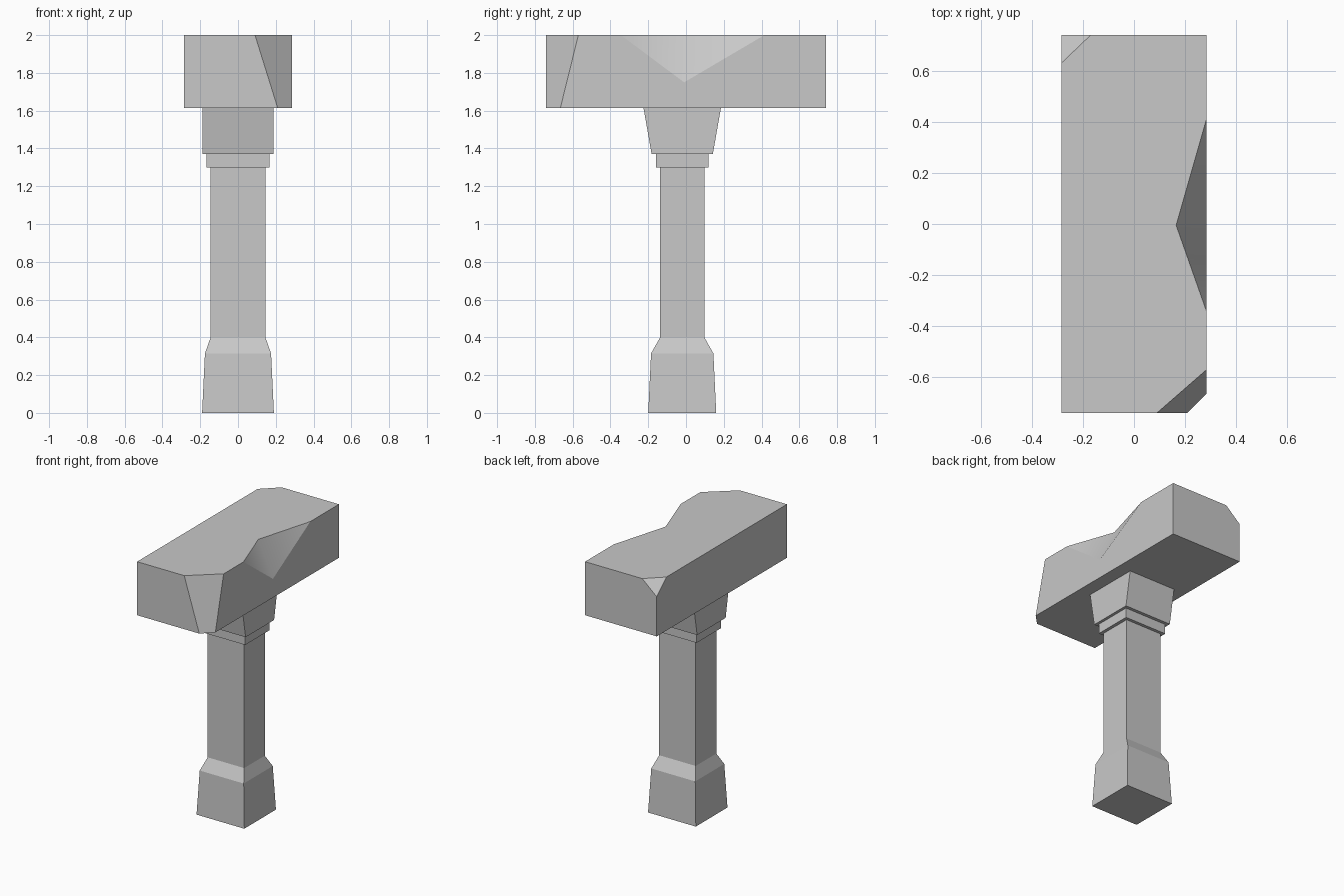
import bpy
import bmesh

cube = bpy.data.objects.get("Cube")
if cube:
    bpy.data.objects.remove(cube, do_unlink=True)

stone = bpy.data.materials.new("stone_grey")
stone.use_nodes = True
grey = (0.58, 0.58, 0.58, 1.0)
stone.diffuse_color = grey
stone.node_tree.nodes["Principled BSDF"].inputs["Base Color"].default_value = grey


def finish(name, bm):
    mesh = bpy.data.meshes.new(name)
    bm.to_mesh(mesh)
    bm.free()
    mesh.materials.append(stone)
    obj = bpy.data.objects.new(name, mesh)
    bpy.context.collection.objects.link(obj)
    return obj


def square_loft(name, rings, cy=-0.02):
    """Stack rectangular rings of (half width, half depth, height)."""
    bm = bmesh.new()
    loops = [[bm.verts.new((sx * hx, cy + sy * hy, z))
              for sx, sy in ((-1, -1), (1, -1), (1, 1), (-1, 1))]
             for hx, hy, z in rings]
    for low, high in zip(loops, loops[1:]):
        for i in range(4):
            j = (i + 1) % 4
            bm.faces.new((low[i], low[j], high[j], high[i]))
    bm.faces.new(loops[0][::-1])
    bm.faces.new(loops[-1])
    return finish(name, bm)


# Handle with flared foot, collar and flared socket
square_loft("handle", [(0.19, 0.18, 0), (0.175, 0.165, 0.315),
                       (0.145, 0.117, 0.4), (0.145, 0.117, 1.3)])
square_loft("collar", [(0.168, 0.139, 1.3), (0.168, 0.139, 1.37)])
square_loft("socket", [(0.188, 0.162, 1.37), (0.188, 0.205, 1.615)])

# Head: a long block with two chipped corners and a notch in one side
X, Y, LOW, TOP = 0.285, 0.74, 1.615, 2.0
bm = bmesh.new()
t = [bm.verts.new((x, y, TOP)) for x, y in (
    (-X, -Y), (0.09, -Y), (X, -0.57), (X, -0.345), (0.165, -0.005),
    (X, 0.415), (X, Y), (-0.17, Y), (-X, 0.63))]
b = [bm.verts.new((x, y, LOW)) for x, y in (
    (-X, -Y), (0.21, -Y), (X, -0.665), (X, Y), (-X, Y))]
notch = bm.verts.new((X, -0.01, 1.75))
chip = bm.verts.new((-X, Y, 1.9))

for loop in (t, b[::-1],
             (b[0], b[1], t[1], t[0]),                            # front
             (b[1], b[2], t[2], t[1]),                            # large chip
             (b[2], b[3], t[6], t[5], notch, t[3], t[2]),         # notched side
             (b[3], b[4], chip, t[7], t[6]),                      # back
             (chip, t[8], t[7]),                                  # small chip
             (b[4], b[0], t[0], t[8], chip)):                     # plain side
    bm.faces.new(loop)

# Softly shaded notch with a crisp rim
hollow = [bm.faces.new((t[3], notch, t[4])), bm.faces.new((notch, t[5], t[4]))]
for face in hollow:
    face.smooth = True
for edge in bm.edges:
    edge.smooth = all(f in hollow for f in edge.link_faces)
finish("hammer_head", bm)
